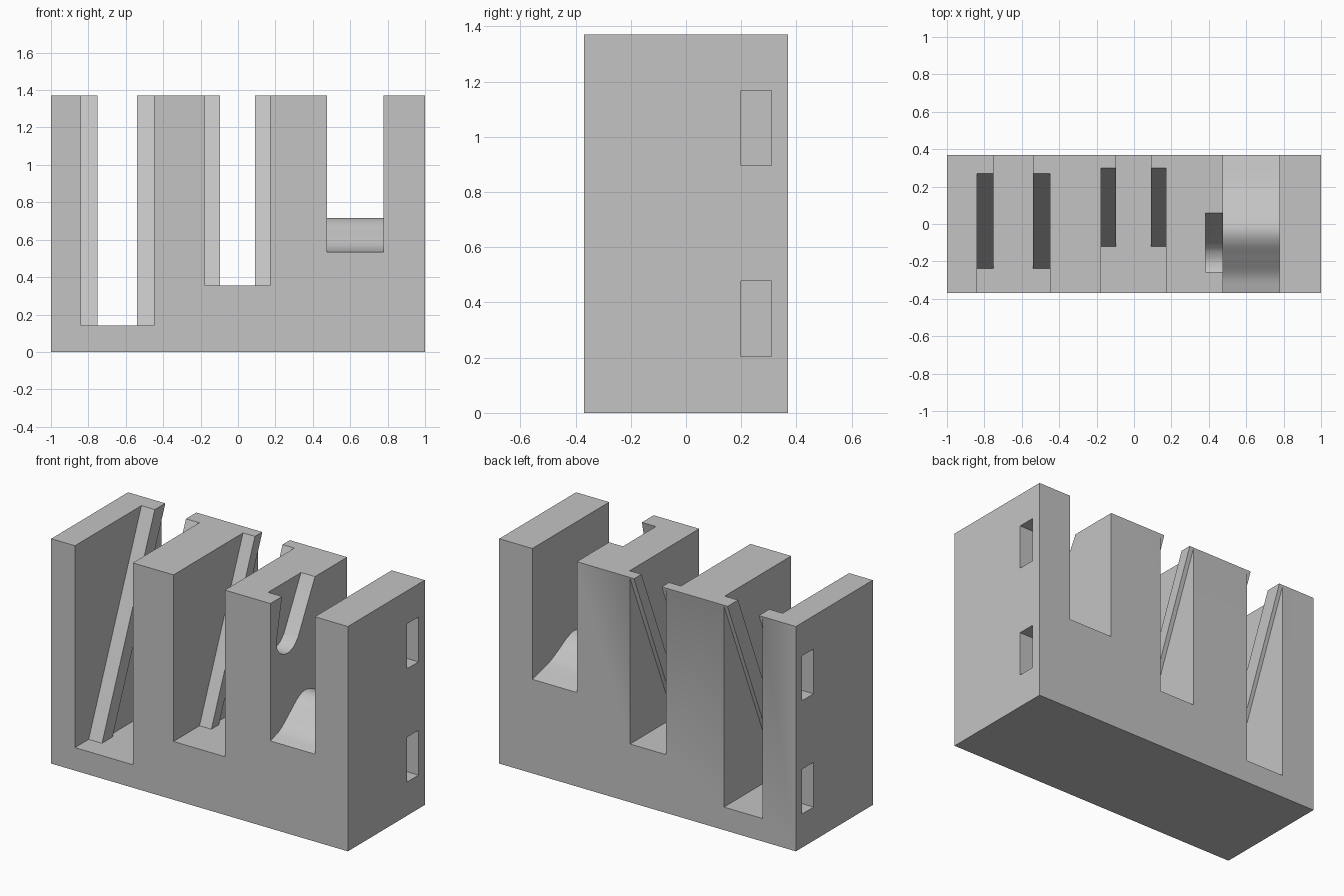
import bpy, bmesh, math
from mathutils import Vector

cube = bpy.data.objects.get("Cube")
if cube:
    bpy.data.objects.remove(cube, do_unlink=True)

HALF_DEPTH, HEIGHT, OVER = 0.37, 1.37, 0.2
SLOPE = 0.413          # backward lean of the ribs, y per z


def prism(name, outline, x0, x1):
    """Extrude a (y, z) outline along x."""
    bm = bmesh.new()
    face = bm.faces.new([bm.verts.new((x0, y, z)) for y, z in outline])
    out = bmesh.ops.extrude_face_region(bm, geom=[face])
    moved = [g for g in out["geom"] if isinstance(g, bmesh.types.BMVert)]
    bmesh.ops.translate(bm, verts=moved, vec=(x1 - x0, 0, 0))
    bmesh.ops.recalc_face_normals(bm, faces=bm.faces)
    mesh = bpy.data.meshes.new(name)
    bm.to_mesh(mesh)
    bm.free()
    ob = bpy.data.objects.new(name, mesh)
    bpy.context.collection.objects.link(ob)
    return ob


def rectangle(y0, y1, z0, z1):
    return [(y0, z0), (y1, z0), (y1, z1), (y0, z1)]


def smooth_path(points, steps=8):
    """Rounded path through the given points."""
    pts = [Vector(p) for p in points]
    pts = [2 * pts[0] - pts[1]] + pts + [2 * pts[-1] - pts[-2]]
    path = []
    for a, b, c, d in zip(pts, pts[1:], pts[2:], pts[3:]):
        for i in range(steps):
            t = i / steps
            path.append(0.5 * (2 * b + (c - a) * t + (2 * a - 5 * b + 4 * c - d) * t * t
                               + (3 * b - a - 3 * c + d) * t ** 3))
    path.append(pts[-2])
    return [tuple(p) for p in path]


def carve(outline, x0, x1):
    """Cut a prism out of the body."""
    cutter = prism("cutter", outline, x0, x1)
    cutter.hide_render = True
    mod = body.modifiers.new("cut", "BOOLEAN")
    mod.operation, mod.solver, mod.object = "DIFFERENCE", "EXACT", cutter
    bpy.ops.object.modifier_apply(modifier=mod.name)
    bpy.data.objects.remove(cutter, do_unlink=True)


# Solid block
body = prism("holder_body", rectangle(-HALF_DEPTH, HALF_DEPTH, 0, HEIGHT), -1, 1)
bpy.context.view_layer.objects.active = body
body.select_set(True)

# Ribbed slots: centre, floor, half widths (front, rear, between ribs), rib y at top (front, rear)
top = HEIGHT + OVER
front, back = -HALF_DEPTH - OVER, HALF_DEPTH + OVER
for centre, floor, wide, rear, gap, rib_front, rib_rear in (
        (-0.645, 0.14, 0.195, 0.13, 0.105, 0.27, 0.372),
        (-0.003, 0.355, 0.173, 0.121, 0.093, 0.30, 0.372)):
    def lean(y, z):
        return (y + (z - HEIGHT) * SLOPE, z)
    carve(rectangle(front, back, floor, top), centre - gap, centre + gap)
    carve([(front, floor), lean(rib_front, floor), lean(rib_front, top), (front, top)],
          centre - wide, centre + wide)
    carve([(back, floor), lean(rib_rear, floor), lean(rib_rear, HEIGHT), (back, HEIGHT)],
          centre - rear, centre + rear)

# Cradle slot with a humped floor
hump = smooth_path([(-0.37, 0.533), (-0.275, 0.565), (-0.18, 0.636), (-0.1, 0.697),
                    (-0.035, 0.716), (0.035, 0.698), (0.12, 0.654), (0.21, 0.613),
                    (0.37, 0.573)])
carve([(front, 0.533)] + hump + [(back, 0.573), (back, top), (front, top)], 0.477, 0.777)

# Round-ended groove in the cradle wall
groove_end = smooth_path([(-0.105, 1.06), (-0.145, 1.023), (-0.2, 1.005), (-0.255, 1.017),
                          (-0.3, 1.06), (-0.31, 1.12)], 5)
carve([(0.16, 1.56), (0.06, HEIGHT)] + groove_end + [(-0.257, HEIGHT), (-0.257, 1.56)],
      0.383, 0.55)

# Blind pockets on both ends
for z in (0.205, 0.895):
    for side in (-1, 1):
        carve(rectangle(0.2, 0.31, z, z + 0.273), side * 0.9, side * 1.1)

# Grey finish
grey = bpy.data.materials.new("plain grey")
grey.use_nodes = True
colour = (0.55, 0.55, 0.55, 1)
grey.diffuse_color = colour
grey.node_tree.nodes["Principled BSDF"].inputs["Base Color"].default_value = colour
body.data.materials.clear()
body.data.materials.append(grey)
bpy.ops.object.shade_smooth_by_angle(angle=math.radians(25))
